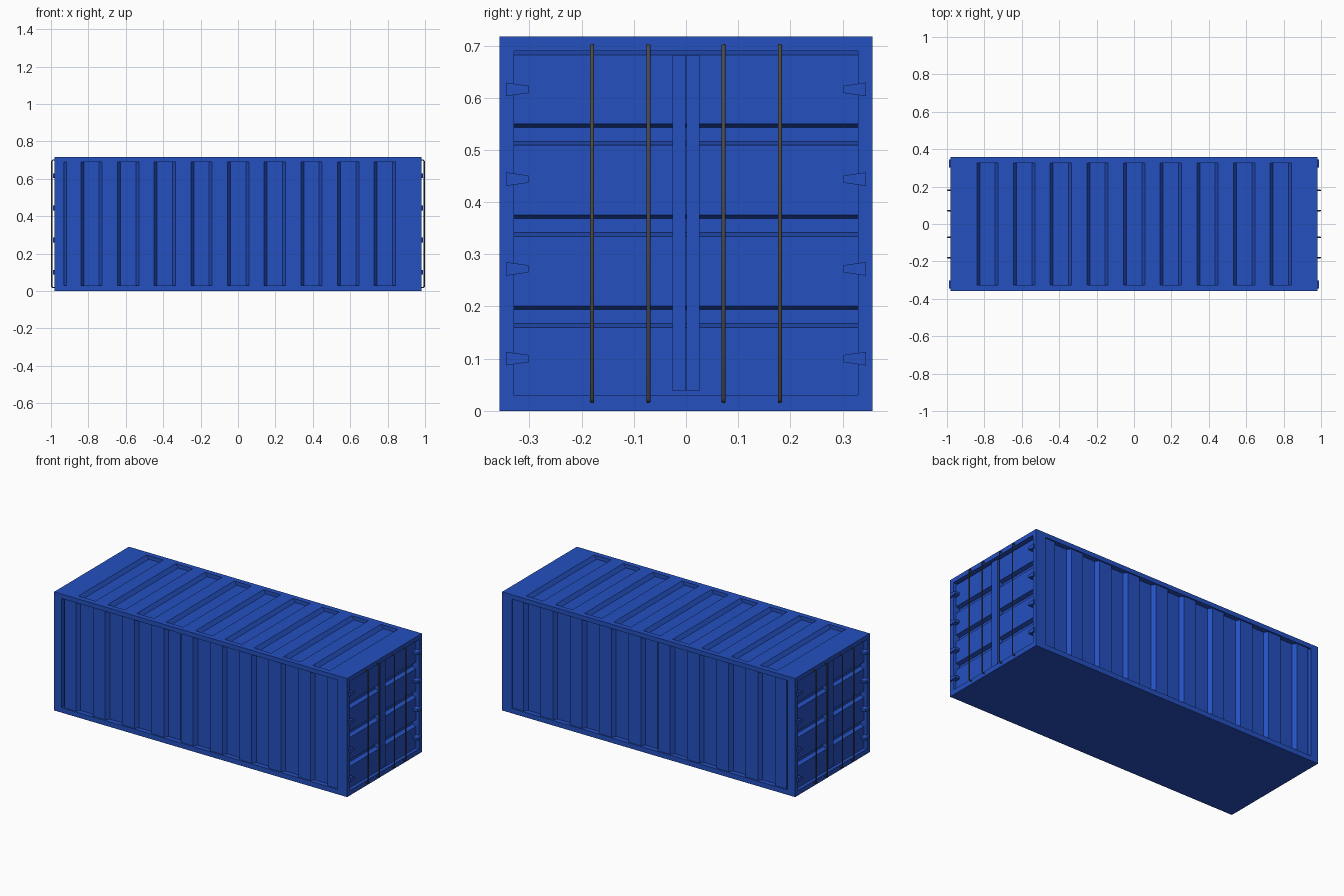
import bpy, bmesh
from mathutils import Vector

if "Cube" in bpy.data.objects:
    bpy.data.objects.remove(bpy.data.objects["Cube"])

L, W, H = 0.98, 0.357, 0.717       # half length, half width, height


def material(name, rgb):
    m = bpy.data.materials.new(name)
    m.diffuse_color = (*rgb, 1)
    m.use_nodes = True
    m.node_tree.nodes["Principled BSDF"].inputs["Base Color"].default_value = m.diffuse_color
    return m


blue = material("blue_paint", (0.018, 0.08, 0.53))
steel = material("dark_steel", (0.07, 0.07, 0.075))


def prism(bm, pts, lo, hi, place):
    """Extrude a 2D outline from lo to hi; place(a, b, t) maps it to 3D."""
    rings = [[bm.verts.new(place(a, b, t)) for a, b in pts] for t in (lo, hi)]
    n = len(pts)
    bm.faces.new(rings[0])
    bm.faces.new(rings[1][::-1])
    for i in range(n):
        j = (i + 1) % n
        bm.faces.new((rings[0][i], rings[1][i], rings[1][j], rings[0][j]))


def finish(name, bm, mat):
    bmesh.ops.recalc_face_normals(bm, faces=bm.faces[:])
    me = bpy.data.meshes.new(name)
    bm.to_mesh(me)
    bm.free()
    ob = bpy.data.objects.new(name, me)
    bpy.context.collection.objects.link(ob)
    me.materials.append(mat)
    return ob


def rect(a0, a1, b0, b1):
    return [(a0, b0), (a1, b0), (a1, b1), (a0, b1)]


# Solid container body
bm = bmesh.new()
prism(bm, rect(-L, L, -W, W), 0, H, lambda a, b, t: (a, b, t))
body = finish("container_body", bm, blue)

# Cutter for every corrugated recess
bm = bmesh.new()
starts = [-0.84 + 0.196 * k for k in range(9)]

# side walls: vertical corrugation, b is depth below the frame
side = [(0.915, -0.05), (-0.93, -0.05), (-0.93, 0.03), (-0.916, 0.008)]
for x in starts:
    side += [(x, 0.008), (x + 0.016, 0.03), (x + 0.098, 0.03), (x + 0.114, 0.008)]
side.append((0.915, 0.008))
for s in (-1, 1):
    prism(bm, side, 0.03, 0.69, lambda a, b, t: (a, s * (W - b), t))

# roof: separate cross grooves between flush ridges
for x in starts:
    groove = [(x, 0), (x + 0.016, 0.022), (x + 0.098, 0.022), (x + 0.114, 0),
              (x + 0.114, -0.05), (x, -0.05)]
    prism(bm, groove, -0.325, 0.325, lambda a, b, t: (a, t, H - b))

# door ends: horizontal corrugation
door = [(0.03, -0.05), (0.03, 0.02)]
for k in range(3):
    z = 0.16 + 0.1745 * k
    door += [(z, 0.02), (z + 0.007, 0.045), (z + 0.034, 0.045), (z + 0.041, 0.02)]
door += [(0.682, 0.02), (0.69, 0.045), (0.69, -0.05)]
for s in (-1, 1):
    prism(bm, door, -0.33, 0.33, lambda a, b, t: (s * (L - b), t, a))
cutter = finish("recess_cutter", bm, blue)
cutter.hide_render = True

mod = body.modifiers.new("recesses", "BOOLEAN")
mod.operation = "DIFFERENCE"
mod.solver = "EXACT"
mod.object = cutter
bpy.context.view_layer.objects.active = body
bpy.ops.object.modifier_apply(modifier=mod.name)
bpy.data.objects.remove(cutter)

for s, end in ((1, "right"), (-1, "left")):
    # Meeting posts of the two door leaves
    bm = bmesh.new()
    for m in (-1, 1):
        prism(bm, rect(0.0008, 0.026, 0.038, 0.682), L - 0.05, L - 0.01,
              lambda a, b, t: (s * t, m * a, b))
    finish(end + "_door_posts", bm, blue)

    # Tapered hinges
    bm = bmesh.new()
    for m in (-1, 1):
        for z in (0.1, 0.272, 0.444, 0.616):
            prism(bm, [(0.302, z - 0.007), (0.345, z - 0.013),
                       (0.345, z + 0.013), (0.302, z + 0.007)], L - 0.03, L + 0.01,
                  lambda a, b, t: (s * t, m * a, b))
    finish(end + "_hinges", bm, blue)

    # Locking rods, bent back into the frame at both ends
    cu = bpy.data.curves.new(end + "_locking_rods", "CURVE")
    cu.dimensions = "3D"
    cu.bevel_depth = 0.004
    cu.bevel_resolution = 1
    cu.use_fill_caps = True
    for y in (-0.18, -0.072, 0.072, 0.18):
        path = [(0.97, 0.018), (0.99, 0.018), (0.996, 0.024),
                (0.996, 0.694), (0.99, 0.7), (0.97, 0.7)]
        sp = cu.splines.new("POLY")
        sp.points.add(len(path) - 1)
        for p, (x, z) in zip(sp.points, path):
            p.co = (s * x, y, z, 1)
    cu.materials.append(steel)
    rods = bpy.data.objects.new(end + "_locking_rods", cu)
    bpy.context.collection.objects.link(rods)
